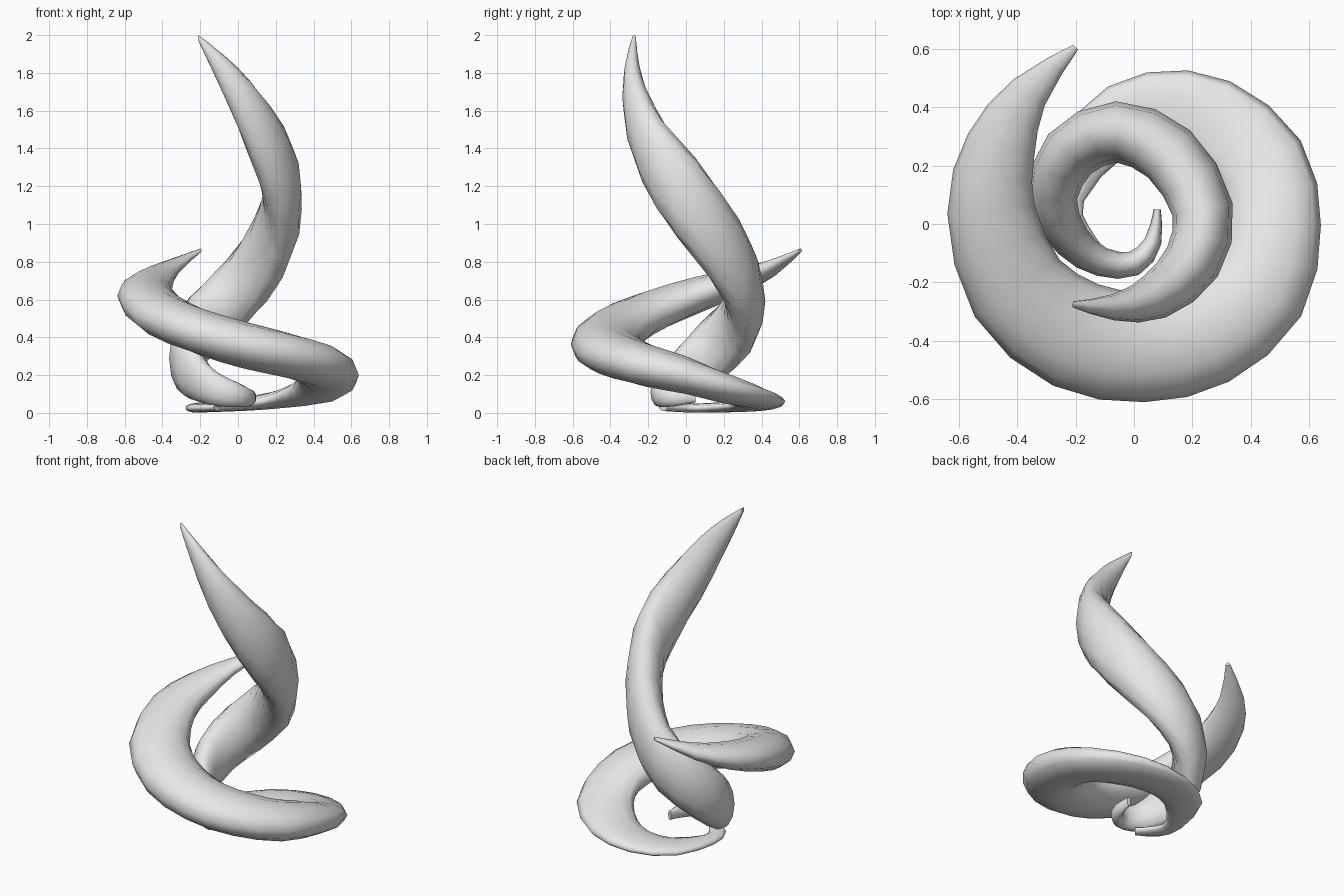
import bpy
import bmesh
from math import cos, sin, tau
from mathutils import Vector

SIDES = 12      # corners of each cross-section
STEPS = 2       # rings per path station

cube = bpy.data.objects.get("Cube")
if cube:
    bpy.data.objects.remove(cube, do_unlink=True)


def make_material(name, colour):
    mat = bpy.data.materials.new(name)
    mat.use_nodes = True
    mat.diffuse_color = colour
    mat.node_tree.nodes["Principled BSDF"].inputs["Base Color"].default_value = colour
    return mat


def smooth_path(stations):
    """Catmull-Rom interpolation of position and section size together."""
    pts = [stations[0]] + stations + [stations[-1]]
    path = []
    for a, b, c, d in zip(pts, pts[1:], pts[2:], pts[3:]):
        for step in range(STEPS):
            t = step / STEPS
            path.append([
                q + t * ((r - p) + t * ((2 * p - 5 * q + 4 * r - s) + t * (3 * (q - r) + s - p))) / 2
                for p, q, r, s in zip(a, b, c, d)])
    path.append(stations[-1])
    return path


def build_horn(name, stations, mat):
    """Loft upright elliptical sections along a spiral path."""
    path = smooth_path(stations)
    bm = bmesh.new()
    rings = []
    for i, (x, y, z, across, upright) in enumerate(path):
        before, after = path[max(i - 1, 0)], path[min(i + 1, len(path) - 1)]
        side = Vector((after[1] - before[1], before[0] - after[0], 0)).normalized()
        ring = []
        for k in range(SIDES):
            angle = tau * k / SIDES
            offset = side * across * cos(angle) + Vector((0, 0, upright * sin(angle)))
            ring.append(bm.verts.new(Vector((x, y, z)) + offset))
        rings.append(ring)
    for low, high in zip(rings, rings[1:]):
        for k in range(SIDES):
            n = (k + 1) % SIDES
            face = bm.faces.new((low[k], low[n], high[n], high[k]))
            face.smooth = True
    # Blunt flat ends
    bm.faces.new(rings[0])
    bm.faces.new(rings[-1])
    bmesh.ops.recalc_face_normals(bm, faces=bm.faces)
    mesh = bpy.data.meshes.new(name)
    bm.to_mesh(mesh)
    bm.free()
    mesh.materials.append(mat)
    obj = bpy.data.objects.new(name, mesh)
    bpy.context.collection.objects.link(obj)
    return obj


grey = make_material("light grey", (0.8, 0.8, 0.8, 1))

# Stations: x, y, z, half width across, half height
tall_stations = [
    (.08, .05, .085, .012, .03),
    (.065, -.06, .08, .03, .045),
    (0, -.135, .095, .043, .065),
    (-.11, -.13, .125, .05, .09),
    (-.21, -.06, .19, .065, .13),
    (-.28, .08, .29, .085, .19),
    (-.22, .24, .43, .1, .21),
    (-.06, .315, .59, .105, .22),
    (.12, .24, .81, .108, .25),
    (.235, .05, 1.08, .105, .27),
    (.2, -.13, 1.3, .1, .25),
    (.07, -.25, 1.55, .08, .2),
    (-.07, -.285, 1.78, .045, .11),
    (-.21, -.275, 1.985, .01, .015),
]
wide_stations = [
    (-.11, -.12, .03, .03, .02),
    (-.2, -.03, .026, .05, .022),
    (-.225, .09, .026, .055, .025),
    (-.12, .3, .035, .11, .03),
    (.06, .385, .05, .135, .038),
    (.26, .35, .08, .155, .052),
    (.43, .2, .13, .165, .08),
    (.475, 0, .2, .165, .1),
    (.42, -.22, .255, .18, .115),
    (.24, -.37, .31, .19, .12),
    (.03, -.42, .36, .19, .125),
    (-.2, -.38, .43, .19, .125),
    (-.4, -.22, .52, .175, .12),
    (-.49, .05, .62, .15, .1),
    (-.455, .27, .69, .12, .075),
    (-.36, .45, .765, .07, .045),
    (-.2, .605, .86, .012, .01),
]

# Tall twisting horn in the middle, wide coil around it
build_horn("tall_spiral_horn", tall_stations, grey)
build_horn("wide_spiral_horn", wide_stations, grey)
